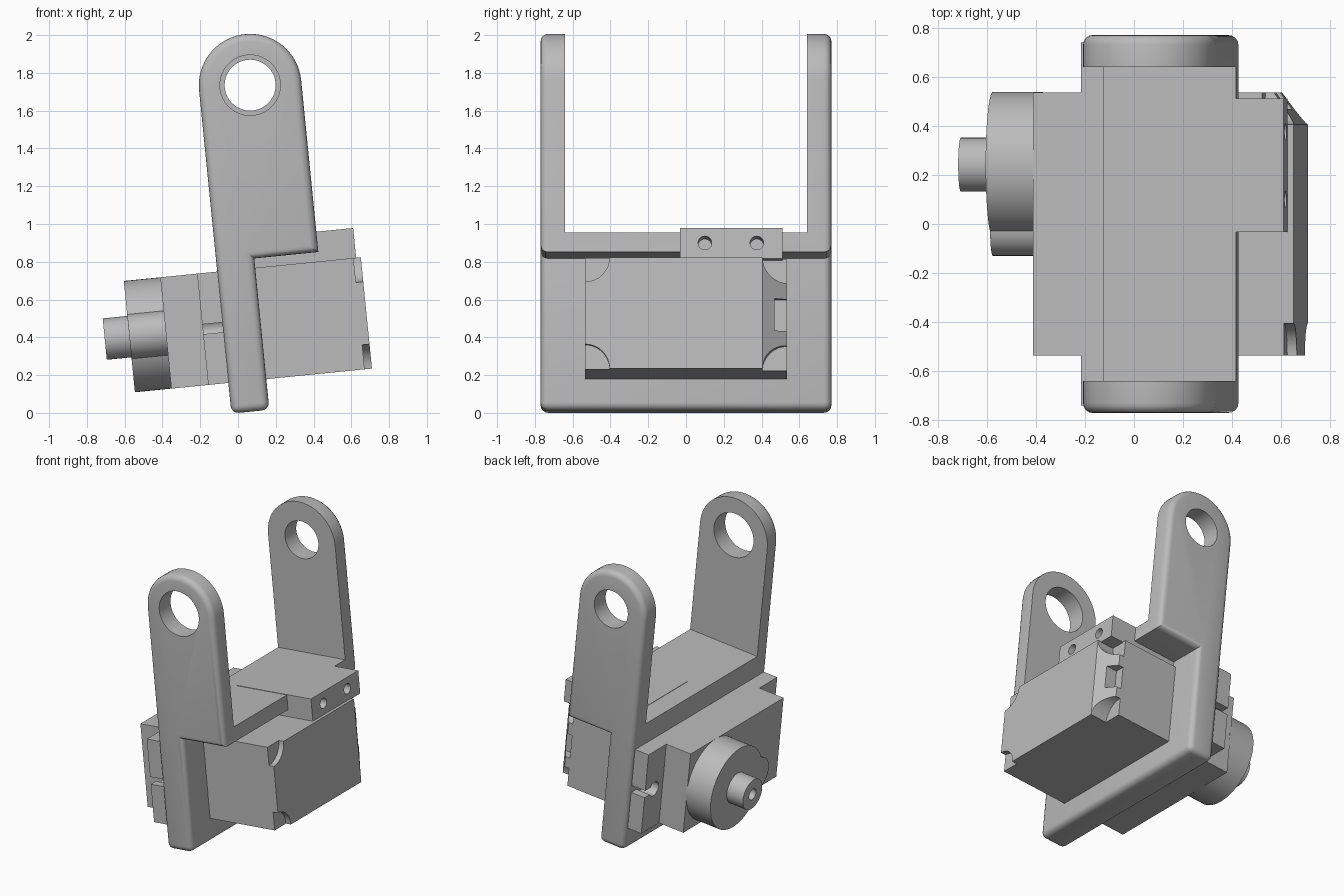
import bpy, bmesh
from math import sin, cos, pi, atan
from mathutils import Matrix, Vector

if "Cube" in bpy.data.objects:
    bpy.data.objects.remove(bpy.data.objects["Cube"])

grey = bpy.data.materials.new("light_grey")
grey.use_nodes = True
COLOUR = (0.5, 0.5, 0.5, 1)
grey.diffuse_color = COLOUR
grey.node_tree.nodes["Principled BSDF"].inputs["Base Color"].default_value = COLOUR

TILT = Matrix.Rotation(-atan(0.1), 4, 'Y')


def prism(name, pts, axis, a, b, bevel=0):
    """Extrude a flat outline along one axis, optionally rounding its ends."""
    k = "xyz".index(axis)
    bm = bmesh.new()

    def ring(h):
        out = []
        for p in pts:
            co = list(p)
            co.insert(k, h)
            out.append(bm.verts.new(co))
        return out
    lo, hi = ring(a), ring(b)
    bm.faces.new(lo)
    bm.faces.new(hi)
    n = len(pts)
    for i in range(n):
        j = (i + 1) % n
        bm.faces.new((lo[i], lo[j], hi[j], hi[i]))
    bmesh.ops.recalc_face_normals(bm, faces=bm.faces)
    if bevel:
        # Round the end outlines and the two long edges at the foot
        def picked(e):
            p, q = (v.co for v in e.verts)
            return abs(p[k] - q[k]) < 1e-5 or max(p.z, q.z) < 1e-5
        bmesh.ops.bevel(bm, geom=[e for e in bm.edges if picked(e)], offset=bevel,
                        segments=4, profile=0.5, affect='EDGES', clamp_overlap=True)
    me = bpy.data.meshes.new(name)
    bm.to_mesh(me)
    bm.free()
    me.materials.append(grey)
    ob = bpy.data.objects.new(name, me)
    bpy.context.collection.objects.link(ob)
    return ob


def box(name, x, y, z):
    return prism(name, [(x[0], y[0]), (x[1], y[0]), (x[1], y[1]), (x[0], y[1])], 'z', *z)


def disc(name, axis, centre, r, a, b, n=48):
    pts = [(centre[0] + r * cos(2 * pi * i / n), centre[1] + r * sin(2 * pi * i / n))
           for i in range(n)]
    return prism(name, pts, axis, a, b)


def cut(ob, *cutters):
    for c in cutters:
        c.hide_render = True
        m = ob.modifiers.new("cut", 'BOOLEAN')
        m.operation = 'DIFFERENCE'
        m.solver = 'EXACT'
        m.object = c
    bpy.context.view_layer.update()
    me = bpy.data.meshes.new_from_object(
        ob.evaluated_get(bpy.context.evaluated_depsgraph_get()))
    ob.modifiers.clear()
    ob.data = me
    for c in cutters:
        bpy.data.objects.remove(c)
    return ob


parts = []

# Bracket: stepped side profile with round top, hollowed between the two arms
X0, X1, X2, STEP, SHELF = -0.035, 0.167, 0.508, 0.805, 0.91
EYE = ((X0 + X2) / 2, 1.72)
R = (X2 - X0) / 2
outline = [(X0, 0), (X1, 0), (X1, STEP), (X2, STEP)]
outline += [(EYE[0] + R * cos(pi * i / 32), EYE[1] + R * sin(pi * i / 32)) for i in range(33)]
bracket = prism("bracket", outline, 'y', -0.77, 0.77, bevel=0.04)
cut(bracket,
    box("gap", (-1, 1), (-0.64, 0.64), (SHELF, 3)),
    disc("front_hole", 'y', EYE, 0.16, -1, -0.5),
    disc("back_hole", 'y', EYE, 0.135, 0.5, 1))
parts.append(bracket)

# Mounting tab on the shelf, with two screw holes
tab = box("mounting_tab", (0.1, 0.704), (-0.032, 0.512), (0.75, SHELF + 0.003))
cut(tab, *[disc("screw_hole", 'x', (y, 0.834), 0.036, 0.55, 0.9, 24) for y in (0.1, 0.375)])
parts.append(tab)

# Motor case with one chamfered side, corner notches and a cable slot
W, BOT, TOP, FACE = 0.535, 0.163, 0.755, 0.729
case = prism("motor_case", [(-0.338, -W), (FACE, -W), (FACE, 0.405), (0.636, W), (-0.338, W)],
             'z', BOT, TOP)
cut(case,
    *[disc("notch", 'x', (y, z), 0.13, floor, 1) for z in (BOT, TOP)
      for y, floor in ((-W, 0.69), (W, 0.6))],
    box("cable_slot", (0.6, 1), (0.468, 0.7), (0.37, 0.54)))
parts.append(case)

# Mounting ears with keyhole slots
MID = (BOT + TOP) / 2
for side, s in (("front", -1), ("back", 1)):
    ear = box(side + "_ear", (-0.142, -0.02), sorted((s * 0.5, s * 0.74)), (BOT, TOP))
    cut(ear, disc("keyhole", 'x', (s * 0.635, MID), 0.052, -0.3, 0.1, 24),
        box("slit", (-0.3, 0.1), sorted((s * 0.635, s * 0.9)), (MID - 0.026, MID + 0.026)))
    parts.append(ear)

# Gear housing and output shaft
HUB = (0.242, MID)
parts.append(disc("gear_housing", 'x', HUB, 0.296, -0.532, -0.33, 64))
parts.append(disc("gear_lobe", 'x', (-0.01, MID), 0.12, -0.5318, -0.33, 32))
shaft = disc("output_shaft", 'x', HUB, 0.11, -0.663, -0.5, 40)
cut(shaft, disc("shaft_bore", 'x', HUB, 0.04, -0.8, -0.53, 24))
parts.append(shaft)

# Lean the whole assembly and smooth the round surfaces
bpy.ops.object.select_all(action='DESELECT')
for ob in parts:
    ob.data.transform(TILT)
    ob.select_set(True)
bpy.context.view_layer.objects.active = parts[0]
bpy.ops.object.shade_smooth_by_angle(angle=pi / 6)
